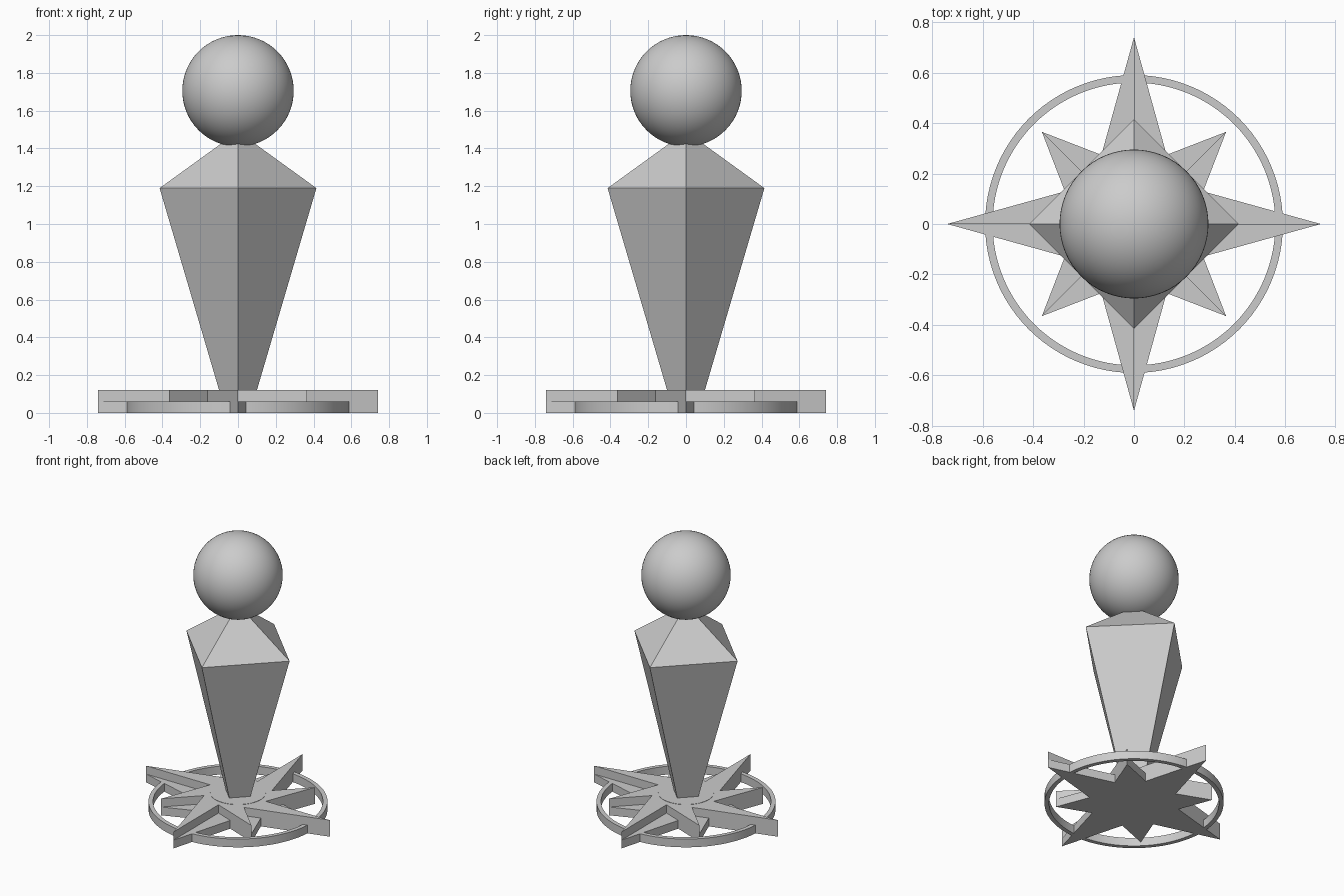
import bpy, bmesh
from math import sin, cos, pi, sqrt

if "Cube" in bpy.data.objects:
    bpy.data.objects.remove(bpy.data.objects["Cube"])


def make_object(name, bm):
    bmesh.ops.recalc_face_normals(bm, faces=bm.faces)
    mesh = bpy.data.meshes.new(name)
    bm.to_mesh(mesh)
    bm.free()
    ob = bpy.data.objects.new(name, mesh)
    bpy.context.collection.objects.link(ob)
    return ob


def loft(name, profile, sides, closed=False):
    """Turn a profile of (radius, z) points around z."""
    bm = bmesh.new()
    rings = [[bm.verts.new((r * cos(2 * pi * i / sides), r * sin(2 * pi * i / sides), z))
              for i in range(sides)] for r, z in profile]
    pairs = list(zip(rings, rings[1:]))
    if closed:
        pairs.append((rings[-1], rings[0]))
    else:
        bm.faces.new(rings[0])
        bm.faces.new(rings[-1])
    for a, b in pairs:
        for i in range(sides):
            j = (i + 1) % sides
            bm.faces.new((a[i], a[j], b[j], b[i]))
    return make_object(name, bm)


def smooth(ob):
    bpy.ops.object.select_all(action='DESELECT')
    ob.select_set(True)
    bpy.context.view_layer.objects.active = ob
    bpy.ops.object.shade_smooth_by_angle()


def star(name, tip, inner, turn):
    """Four points, each split into a tall clockwise half and a low half."""
    bm = bmesh.new()
    for k in range(4):
        a = turn + k * pi / 2
        for side, height in ((-1, 0.12), (1, 0.06)):
            b = a + side * pi / 4
            outline = [(0, 0), (tip * cos(a), tip * sin(a)), (inner * cos(b), inner * sin(b))]
            low = [bm.verts.new((x, y, 0)) for x, y in outline]
            top = [bm.verts.new((x, y, height)) for x, y in outline]
            bm.faces.new(low)
            bm.faces.new(top)
            for i in range(3):
                j = (i + 1) % 3
                bm.faces.new((low[i], low[j], top[j], top[i]))
    return make_object(name, bm)


# Compass base: two stars, outer ring and centre disc
star("long_star_points", 0.74, 0.227, 0)
star("short_star_points", 0.365 * sqrt(2), 0.224, pi / 4)
smooth(loft("base_ring", [(0.56, 0), (0.59, 0), (0.59, 0.06), (0.56, 0.06)], 96, True))
smooth(loft("centre_disc", [(0.183, 0.03), (0.183, 0.122)], 64))

# Four-sided tapered body with corners on the axes
loft("body", [(0.10, 0.12), (0.415, 1.19), (0.09, 1.425)], 4)

# Ball head
bm = bmesh.new()
bmesh.ops.create_uvsphere(bm, u_segments=64, v_segments=32, radius=0.295)
head = make_object("head", bm)
head.location.z = 1.705
smooth(head)
